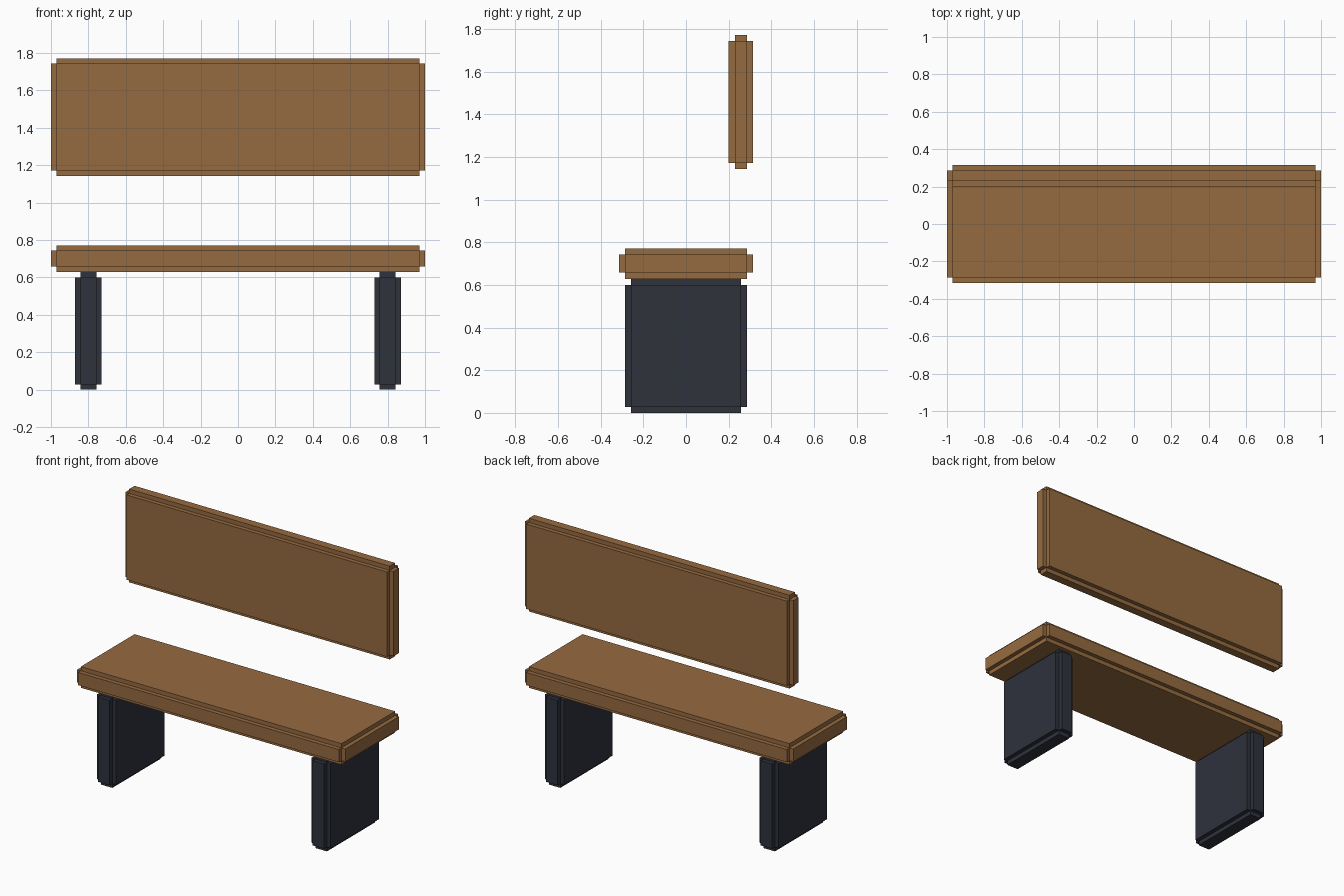
import bpy
import bmesh
from mathutils import Matrix, Vector

if "Cube" in bpy.data.objects:
    bpy.data.objects.remove(bpy.data.objects["Cube"])

U = 1 / 35  # one step of the notched edges


def material(name, color):
    mat = bpy.data.materials.new(name)
    mat.diffuse_color = (*color, 1)
    mat.use_nodes = True
    mat.node_tree.nodes["Principled BSDF"].inputs["Base Color"].default_value = mat.diffuse_color
    return mat


def stepped_block(name, lo, hi, mat):
    """Block with square-notched edges: three crossed boxes, each full-size on one axis."""
    lo, hi = Vector(lo) * U, Vector(hi) * U
    bm = bmesh.new()
    for axis in range(3):
        size = hi - lo
        for other in range(3):
            if other != axis:
                size[other] -= 2 * U
        bmesh.ops.create_cube(bm, size=1, matrix=Matrix.Translation((lo + hi) / 2) @ Matrix.Diagonal((*size, 1)))
    mesh = bpy.data.meshes.new(name)
    bm.to_mesh(mesh)
    bm.free()
    mesh.materials.append(mat)
    obj = bpy.data.objects.new(name, mesh)
    bpy.context.collection.objects.link(obj)
    return obj


wood = material("wood", (0.305, 0.147, 0.051))
dark = material("dark_metal", (0.029, 0.032, 0.046))

# Seat and floating backrest
stepped_block("seat", (-35, -11, 22), (35, 11, 27), wood)
stepped_block("backrest", (-35, 7, 40), (35, 11, 62), wood)

# Slab legs
for name, x in (("left_leg", -28), ("right_leg", 28)):
    stepped_block(name, (x - 2.5, -10, 0), (x + 2.5, 10, 22), dark)
